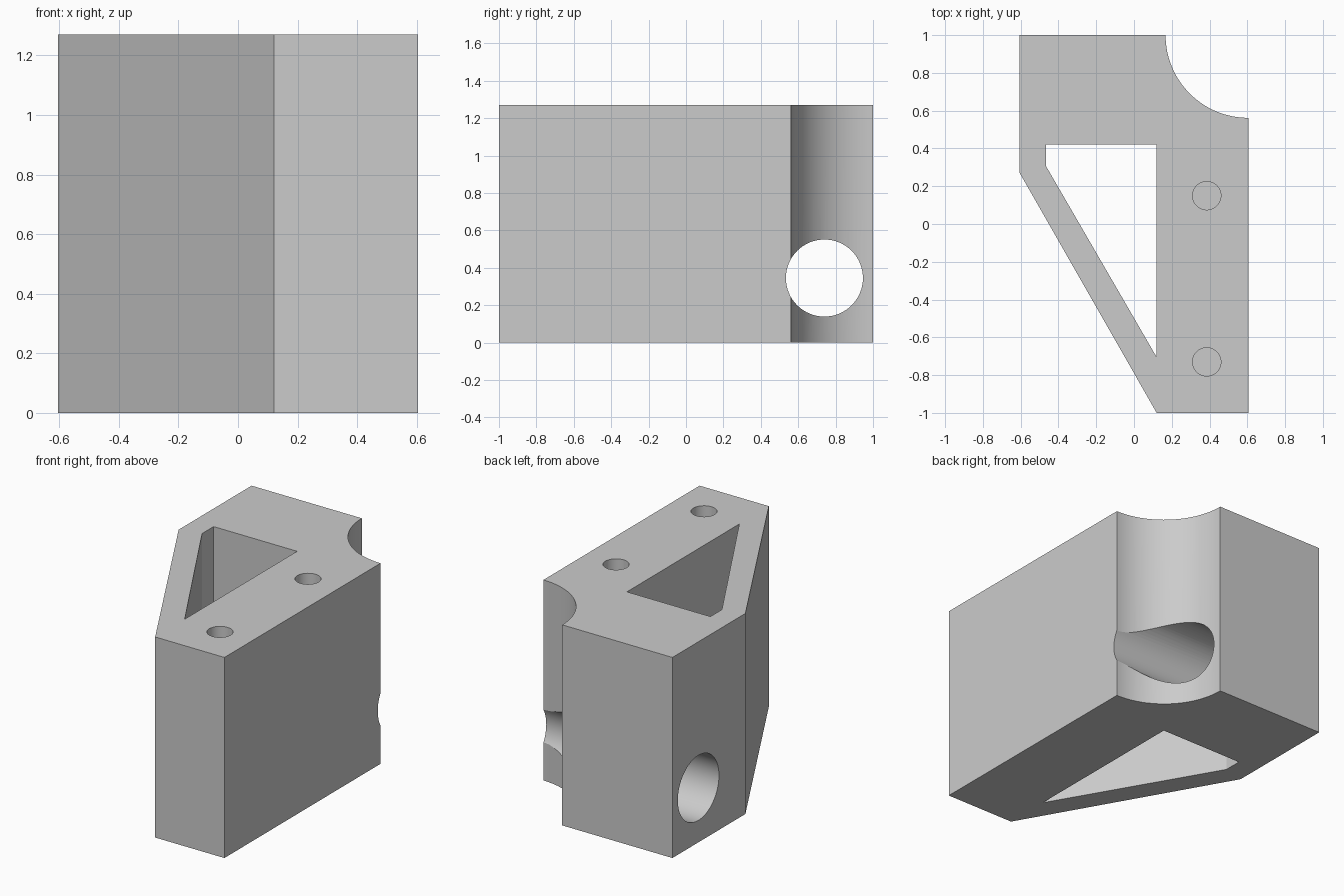
import bpy, bmesh
from math import cos, sin, pi, radians
from mathutils import Matrix, Vector

cube = bpy.data.objects.get("Cube")
if cube:
    bpy.data.objects.remove(cube, do_unlink=True)

HEIGHT = 1.27
HALF = 0.605

grey = bpy.data.materials.new("plain_grey")
grey.use_nodes = True
colour = (0.6, 0.6, 0.6, 1)
grey.diffuse_color = colour
grey.node_tree.nodes["Principled BSDF"].inputs["Base Color"].default_value = colour


def add_object(name, bm):
    bmesh.ops.recalc_face_normals(bm, faces=bm.faces)
    mesh = bpy.data.meshes.new(name)
    bm.to_mesh(mesh)
    bm.free()
    mesh.materials.append(grey)
    obj = bpy.data.objects.new(name, mesh)
    bpy.context.collection.objects.link(obj)
    return obj


def prism(name, outline, bottom, top):
    """Extrude a flat outline upwards."""
    bm = bmesh.new()
    face = bm.faces.new([bm.verts.new((x, y, bottom)) for x, y in outline])
    new = bmesh.ops.extrude_face_region(bm, geom=[face])["geom"]
    verts = [v for v in new if isinstance(v, bmesh.types.BMVert)]
    bmesh.ops.translate(bm, verts=verts, vec=(0, 0, top - bottom))
    return add_object(name, bm)


def cylinder(name, centre, radius, depth, turn=0, sides=64):
    """Round cutter, turned about y when it lies along x."""
    bm = bmesh.new()
    place = Matrix.Translation(Vector(centre)) @ Matrix.Rotation(turn, 4, "Y")
    bmesh.ops.create_cone(bm, cap_ends=True, segments=sides, radius1=radius,
                          radius2=radius, depth=depth, matrix=place)
    return add_object(name, bm)


# Bracket body with a quarter-round notch in the back corner
radius = 0.438
steps = 32
notch = [(HALF - radius * sin(a), 1 - radius * cos(a))
         for a in (pi / 2 * i / steps for i in range(steps + 1))]
outline = [(-HALF, 1), (-HALF, 0.27), (0.12, -1), (HALF, -1)] + notch
body = prism("bracket_body", outline, 0, HEIGHT)

# Cutters: triangular window, cross bore and two blind screw holes
window = [(-0.465, 0.42), (-0.465, 0.305), (0.12, -0.705), (0.12, 0.42)]
cutters = [
    prism("window_cutter", window, -0.1, HEIGHT + 0.1),
    cylinder("cross_bore_cutter", (0, 0.74, 0.345), 0.206, 2, pi / 2),
]
for y in (0.15, -0.73):
    cutters.append(cylinder("screw_hole_cutter", (0.385, y, HEIGHT), 0.075, 1.0, sides=48))

bpy.context.view_layer.objects.active = body
for cutter in cutters:
    cutter.hide_render = True
    mod = body.modifiers.new("cut", "BOOLEAN")
    mod.operation = "DIFFERENCE"
    mod.solver = "EXACT"
    mod.object = cutter
    bpy.ops.object.modifier_apply(modifier=mod.name)
    bpy.data.objects.remove(cutter, do_unlink=True)

# Smooth round walls, crisp edges
bpy.ops.object.select_all(action="DESELECT")
body.select_set(True)
bpy.ops.object.shade_smooth_by_angle(angle=radians(25))
